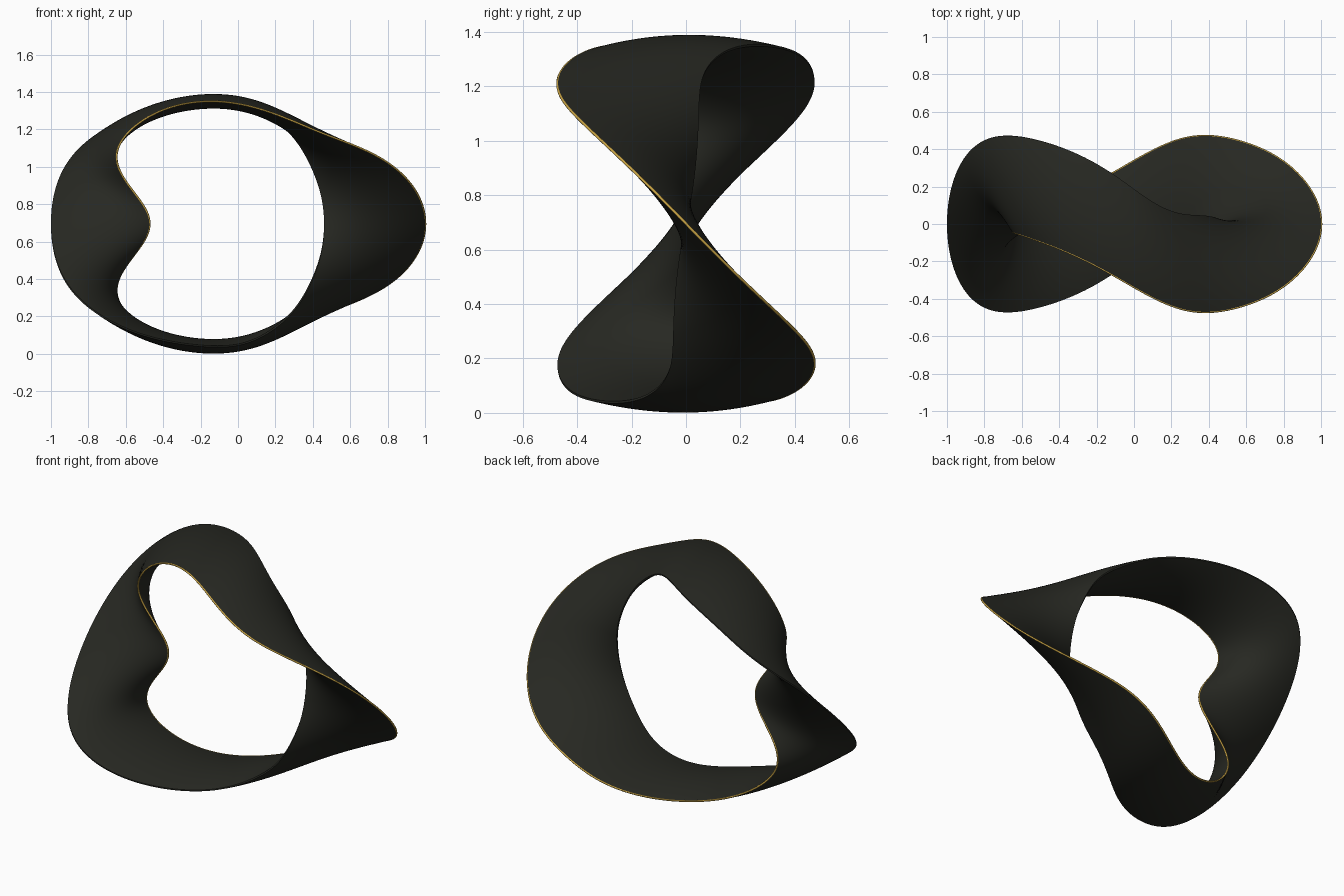
import bpy, math
from mathutils import Vector

if "Cube" in bpy.data.objects:
    bpy.data.objects.remove(bpy.data.objects["Cube"])

H = 1.39      # overall height
N = 320       # steps round the loop
W = 24        # steps across the band
THICK, RIM = 0.039, 0.004

# matching points on the two rims, upper half of the loop from right to left
gold = [(1, 0, .695), (.955, -.165, .86), (.835, -.31, 1.0), (.665, -.41, 1.095),
        (.48, -.457, 1.168), (.31, -.467, 1.235), (.11, -.405, 1.312),
        (-.11, -.27, 1.35), (-.34, -.16, 1.325), (-.52, -.085, 1.235),
        (-.625, -.05, 1.12), (-.645, -.035, 1.01), (-.565, -.02, .845), (-.435, 0, .695)]
dark = [(.46, 0, .695), (.45, .02, .82), (.42, .035, .93), (.36, .045, 1.07),
        (.28, .052, 1.175), (.175, .075, 1.265), (.04, .155, 1.333),
        (-.11, .27, 1.35), (-.31, .38, 1.335), (-.525, .447, 1.285),
        (-.71, .468, 1.198), (-.86, .41, 1.08), (-.965, .235, .92), (-1, 0, .695)]


def smooth_loop(half, harmonics=10):
    """Close the half by a half turn about the x direction, then resample smoothly."""
    pts = [Vector(p) for p in half]
    pts += [Vector((p.x, -p.y, H - p.z)) for p in pts[-2:0:-1]]
    m = len(pts)
    mean = sum(pts, Vector()) / m
    coef = []
    for k in range(1, harmonics + 1):
        a = sum((p * math.cos(math.tau * k * i / m) for i, p in enumerate(pts)), Vector()) * 2 / m
        b = sum((p * math.sin(math.tau * k * i / m) for i, p in enumerate(pts)), Vector()) * 2 / m
        damp = min(1, 1 - (k - 4) / 8)      # soften the small ripples
        coef.append((k, a * damp, b * damp))
    return [sum((a * math.cos(k * t) + b * math.sin(k * t) for k, a, b in coef), mean.copy())
            for t in (math.tau * i / N for i in range(N))]


def material(name, colour):
    mat = bpy.data.materials.new(name)
    mat.diffuse_color = colour
    mat.use_nodes = True
    mat.node_tree.nodes["Principled BSDF"].inputs["Base Color"].default_value = mat.diffuse_color
    return mat


rim_a, rim_b = smooth_loop(gold), smooth_loop(dark)

# twisted band with a lens-shaped cross-section
verts, faces = [], []
for i in range(N):
    a, b = rim_a[i], rim_b[i]
    j = (i + 1) % N
    for side in (1, -1):
        for s in range(W + 1):
            f = s / W if side == 1 else 1 - s / W
            u = 2 * f - 1
            tangent = rim_a[j].lerp(rim_b[j], f) - rim_a[i - 1].lerp(rim_b[i - 1], f)
            n = tangent.cross(b - a).normalized()
            verts.append(a.lerp(b, f) + n * side * (RIM + (THICK - RIM) * (1 - u * u)))
ring = 2 * (W + 1)
for i in range(N):
    j = (i + 1) % N
    for s in range(ring):
        t = (s + 1) % ring
        faces.append((i * ring + s, i * ring + t, j * ring + t, j * ring + s))
mesh = bpy.data.meshes.new("twisted_band")
mesh.from_pydata(verts, [], faces)
mesh.update()
band = bpy.data.objects.new("twisted_band", mesh)
bpy.context.collection.objects.link(band)
mesh.materials.append(material("dark_metal", (.02, .021, .016, 1)))
bpy.context.view_layer.objects.active = band
band.select_set(True)
bpy.ops.object.mode_set(mode='EDIT')
bpy.ops.mesh.select_all(action='SELECT')
bpy.ops.mesh.normals_make_consistent(inside=False)
bpy.ops.object.mode_set(mode='OBJECT')
bpy.ops.object.shade_smooth_by_angle(angle=math.radians(40))

# fine gold line along one rim
curve = bpy.data.curves.new("gold_rim", 'CURVE')
curve.dimensions = '3D'
curve.bevel_depth = 0.005
curve.bevel_resolution = 2
line = curve.splines.new('POLY')
line.points.add(N - 1)
for p, v in zip(line.points, rim_a):
    p.co = (*v, 1)
line.use_cyclic_u = True
curve.materials.append(material("gold", (.6, .38, .06, 1)))
bpy.context.collection.objects.link(bpy.data.objects.new("gold_rim", curve))
